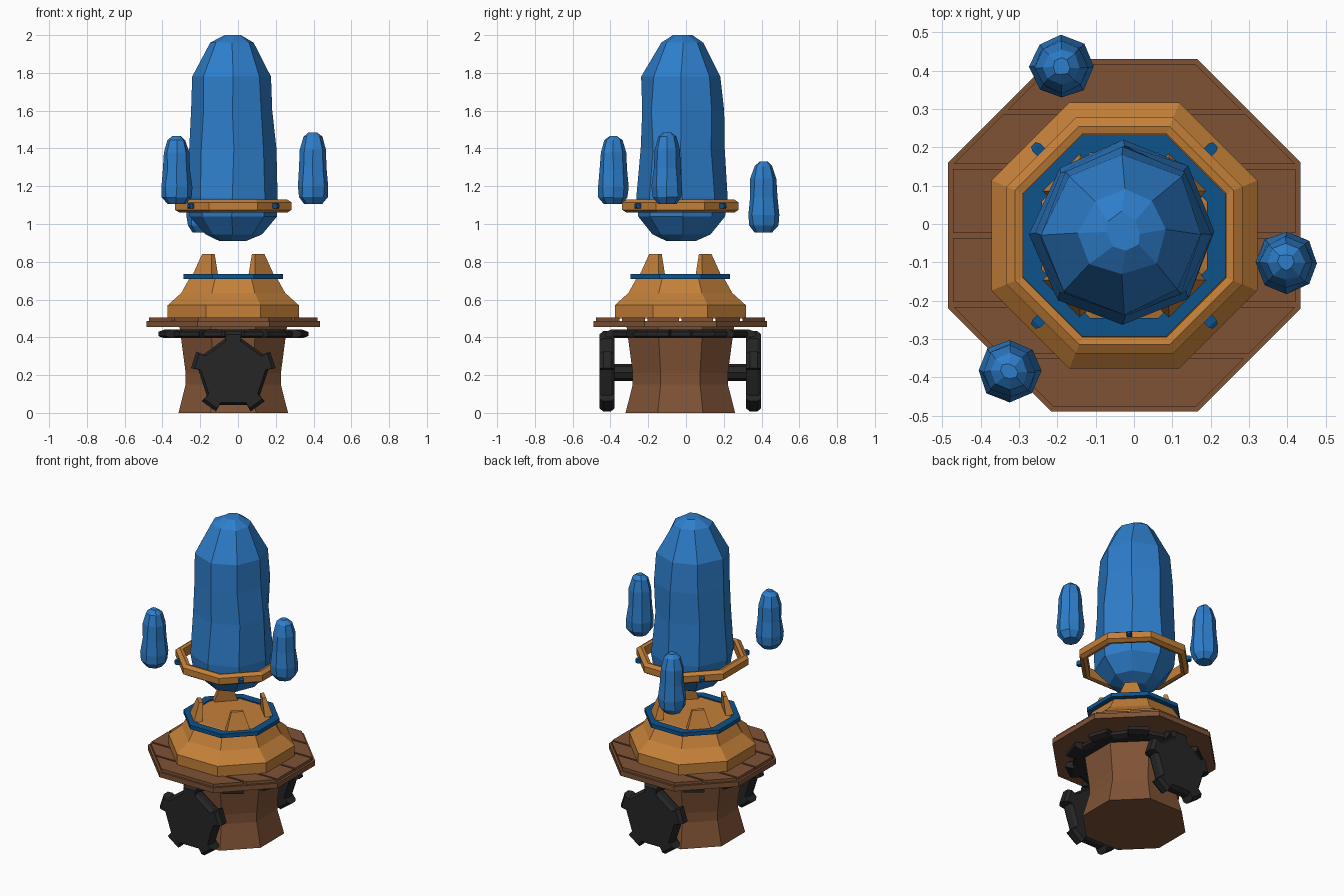
import bpy, bmesh, math, random
from mathutils import Matrix, Vector

if "Cube" in bpy.data.objects:
    bpy.data.objects.remove(bpy.data.objects["Cube"])

random.seed(4)
CX, CY = -0.025, -0.03          # axis of the base
C8 = math.cos(math.pi / 8)


def mat(name, rgb):
    m = bpy.data.materials.new(name)
    m.diffuse_color = (*rgb, 1)
    m.use_nodes = True
    m.node_tree.nodes["Principled BSDF"].inputs["Base Color"].default_value = m.diffuse_color
    return m


WOOD = mat("brown wood", (0.21, 0.085, 0.036))
BRASS = mat("orange brass", (0.55, 0.215, 0.04))
IRON = mat("black iron", (0.019, 0.019, 0.019))
TRIM = mat("dark blue trim", (0.004, 0.085, 0.26))
CRYSTAL = mat("blue crystal", (0.027, 0.21, 0.6))


def finish(name, bm, material, matrix=None):
    if matrix:
        bmesh.ops.transform(bm, matrix=matrix, verts=bm.verts)
    bmesh.ops.recalc_face_normals(bm, faces=bm.faces)
    me = bpy.data.meshes.new(name)
    bm.to_mesh(me)
    bm.free()
    me.materials.append(material)
    ob = bpy.data.objects.new(name, me)
    bpy.context.collection.objects.link(ob)
    return ob


def loft(rings, closed=False):
    """Skin a list of equal-length point loops; cap the ends or close into a torus."""
    bm = bmesh.new()
    loops = [[bm.verts.new(p) for p in r] for r in rings]
    n = len(loops[0])
    pairs = list(zip(loops, loops[1:])) + ([(loops[-1], loops[0])] if closed else [])
    for a, b in pairs:
        for i in range(n):
            j = (i + 1) % n
            bm.faces.new((a[i], a[j], b[j], b[i]))
    if not closed:
        bm.faces.new(loops[0][::-1])
        bm.faces.new(loops[-1])
    return bm


def octagon(apothem, z):
    """Octagon with flat sides facing the axes."""
    return [(CX + apothem / C8 * math.cos(math.pi / 8 + k * math.pi / 4),
             CY + apothem / C8 * math.sin(math.pi / 8 + k * math.pi / 4), z) for k in range(8)]


def turned(name, profile, material, closed=False):
    return finish(name, loft([octagon(r, z) for r, z in profile], closed), material)


def gear(name, teeth, r_in, r_out, thick, frac, matrix):
    """Toothed wheel around local z with chamfered rims, first tooth on local +y."""
    def outline(s, z):
        pts = []
        for k in range(teeth):
            mid = math.pi / 2 + k * math.tau / teeth
            half = frac * math.pi / teeth
            for r, a in ((r_in, -half * 1.1), (r_out, -half), (r_out, half), (r_in, half * 1.1)):
                pts.append((r * s * math.cos(mid + a), r * s * math.sin(mid + a), z))
        return pts
    h = thick / 2
    rings = [outline(s, z) for s, z in ((0.92, -h), (1, -h * 0.5), (1, h * 0.5), (0.92, h))]
    return finish(name, loft(rings), IRON, matrix)


def crystal(name, x, y, profile, jitter):
    """Slightly irregular eight-sided crystal; profile rows are radius, height."""
    rings = []
    for r, z in profile:
        rings.append([(x + r * math.cos(k * math.pi / 4) + random.uniform(-jitter, jitter),
                       y + r * math.sin(k * math.pi / 4) + random.uniform(-jitter, jitter), z)
                      for k in range(8)])
    return finish(name, loft(rings), CRYSTAL)


# Wooden trunk
turned("trunk", [(0.29, 0), (0.252, 0.15), (0.252, 0.21), (0.285, 0.46)], WOOD)

# Horizontal gear below the platform, two upright gears with axles
gear("flat_gear", 10, 0.355, 0.402, 0.045, 0.5, Matrix.Translation((CX, CY, 0.418)))
for side, label in ((-1, "front"), (1, "back")):
    pos = Matrix.Translation((CX, CY + side * 0.388, 0.213))
    gear(label + "_gear", 5, 0.186, 0.225, 0.08, 0.33, pos @ Matrix.Rotation(math.pi / 2, 4, 'X'))
    axle = bmesh.new()
    bmesh.ops.create_cone(axle, cap_ends=True, segments=8, radius1=0.045, radius2=0.045, depth=0.2)
    finish(label + "_axle", axle, IRON, Matrix.Translation((CX, CY + side * 0.29, 0.213))
           @ Matrix.Rotation(math.pi / 2, 4, 'X'))

# Platform with planks running left to right
turned("platform", [(0.46, 0.455), (0.46, 0.487)], WOOD)
cuts = [-0.6, -0.345, -0.21, -0.03, 0.15, 0.292, 0.6]
for i, (lo, hi) in enumerate(zip(cuts, cuts[1:])):
    bm = loft([octagon(0.447, 0.485), octagon(0.447, 0.505)])
    for y, sgn in ((lo + 0.006, -1), (hi - 0.006, 1)):
        geom = bm.verts[:] + bm.edges[:] + bm.faces[:]
        res = bmesh.ops.bisect_plane(bm, geom=geom, plane_co=(0, y, 0),
                                     plane_no=(0, sgn, 0), clear_outer=True)
        edges = [e for e in res["geom_cut"] if isinstance(e, bmesh.types.BMEdge)]
        if edges:
            bmesh.ops.holes_fill(bm, edges=edges)
    finish("plank_%d" % (i + 1), bm, WOOD)

# Brass pedestal with dark blue collar
turned("pedestal", [(0.347, 0.5), (0.347, 0.57), (0.275, 0.635), (0.225, 0.725), (0.2, 0.733)], BRASS)
turned("collar", [(0.215, 0.71), (0.264, 0.71), (0.264, 0.735), (0.215, 0.735)], TRIM, True)

# Four brass prongs and the floating ring's studs on the diagonals
for k in range(4):
    turn = Matrix.Translation((CX, CY, 0)) @ Matrix.Rotation(math.pi / 4 + k * math.pi / 2, 4, 'Z')
    rings = [[(ri, -t, z), (ro, -t, z), (ro, t, z), (ri, t, z)]
             for ri, ro, t, z in ((0.185, 0.238, 0.073, 0.72), (0.175, 0.198, 0.036, 0.84))]
    finish("prong_%d" % (k + 1), loft(rings), BRASS, turn)
    stud = [[(x, s * math.cos(a), 1.095 + s * math.sin(a)) for a in
             [math.pi / 4 + q * math.pi / 2 for q in range(4)]]
            for x, s in ((0.295, 0.02), (0.325, 0.02), (0.336, 0.012))]
    finish("ring_stud_%d" % (k + 1), loft(stud), TRIM, turn)

# Floating brass ring
turned("floating_ring", [(0.265, 1.065), (0.285, 1.06), (0.308, 1.075), (0.308, 1.115),
                         (0.285, 1.13), (0.265, 1.125)], BRASS, True)

# Main crystal and three small satellites
crystal("main_crystal", -0.028, -0.022,
        [(0.075, 0.91), (0.15, 0.945), (0.228, 1.04), (0.245, 1.14), (0.225, 1.4),
         (0.217, 1.6), (0.21, 1.78), (0.115, 1.96), (0.05, 2.0)], 0.008)
shape = [(0.048, 0), (0.077, 0.1), (0.082, 0.25), (0.072, 0.5), (0.068, 0.76),
         (0.048, 0.94), (0.022, 1)]
for i, (x, y, z0, z1) in enumerate(((0.397, -0.1, 1.105, 1.485), (-0.325, -0.385, 1.105, 1.465),
                                    (-0.19, 0.41, 0.955, 1.33))):
    crystal("small_crystal_%d" % (i + 1), x, y,
            [(r, z0 + t * (z1 - z0)) for r, t in shape], 0.003)
